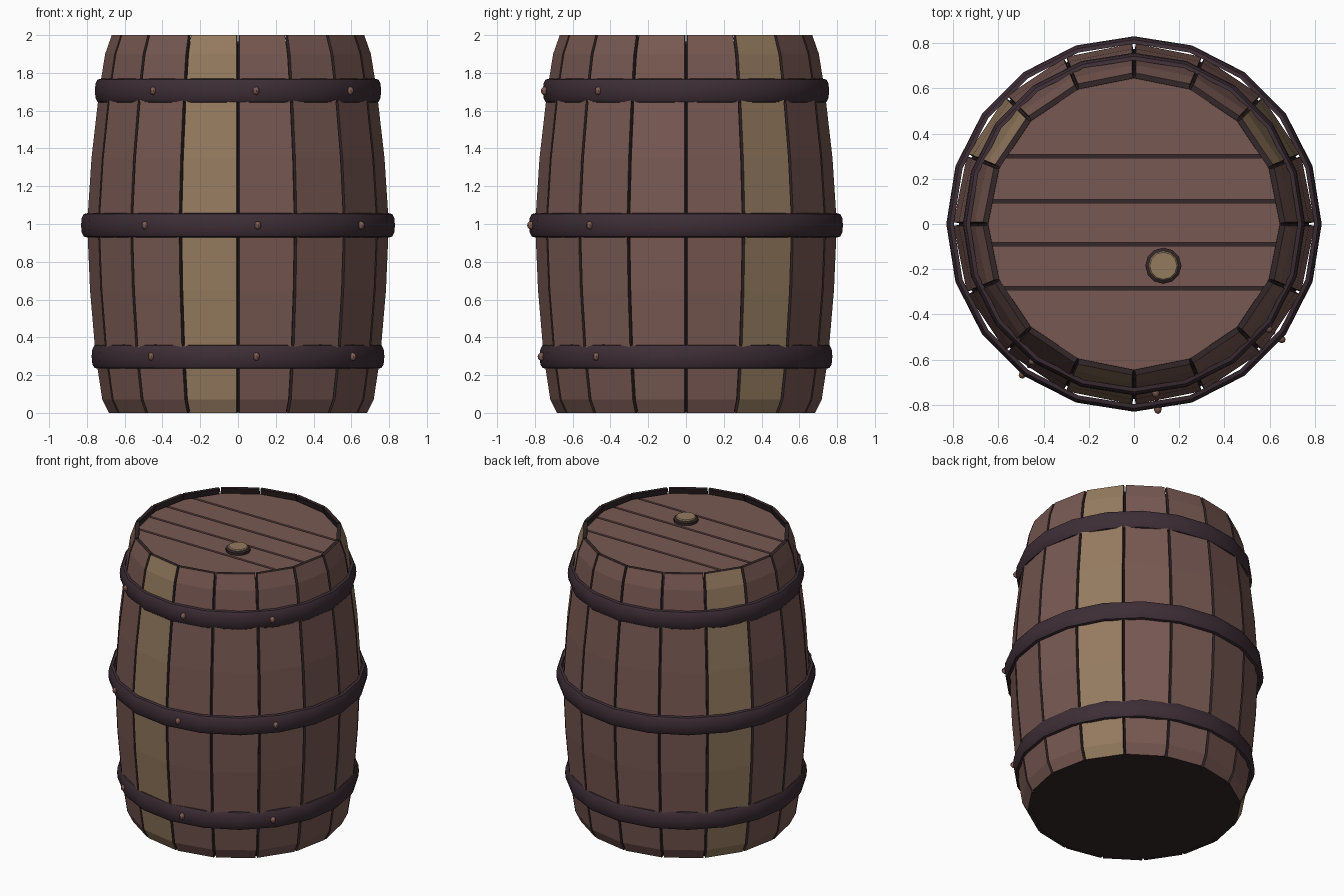
import bpy, bmesh, math
from mathutils import Vector

old = bpy.data.objects.get("Cube")
if old:
    bpy.data.objects.remove(old, do_unlink=True)


def make_mat(name, rgb):
    m = bpy.data.materials.new(name)
    m.use_nodes = True
    m.diffuse_color = (*rgb, 1)
    m.node_tree.nodes["Principled BSDF"].inputs["Base Color"].default_value = (*rgb, 1)
    return m


BROWN = make_mat("brown wood", (0.187, 0.098, 0.084))
TAN = make_mat("tan wood", (0.296, 0.196, 0.113))
SEAM = make_mat("dark seam", (0.033, 0.02, 0.022))
IRON = make_mat("dark iron", (0.047, 0.027, 0.036))
RIVET = make_mat("copper rivet", (0.21, 0.105, 0.08))


def finish(name, bm, mats, smooth=False):
    bmesh.ops.recalc_face_normals(bm, faces=bm.faces)
    me = bpy.data.meshes.new(name)
    bm.to_mesh(me)
    bm.free()
    for m in mats:
        me.materials.append(m)
    ob = bpy.data.objects.new(name, me)
    bpy.context.collection.objects.link(ob)
    if smooth:
        bpy.ops.object.select_all(action='DESELECT')
        ob.select_set(True)
        bpy.context.view_layer.objects.active = ob
        bpy.ops.object.shade_smooth_by_angle(angle=math.radians(40))
    return ob


def lathe(bm, profile, sides, closed=False):
    """Spin (radius, z) points into rings; cap the ends or close the loop."""
    rings = [[bm.verts.new((r * math.cos(math.tau * i / sides),
                            r * math.sin(math.tau * i / sides), z))
              for i in range(sides)] for r, z in profile]
    pairs = list(zip(rings, rings[1:]))
    if closed:
        pairs.append((rings[-1], rings[0]))
    else:
        bm.faces.new(rings[0])
        bm.faces.new(rings[-1])
    for a, b in pairs:
        for i in range(sides):
            j = (i + 1) % sides
            bm.faces.new((a[i], a[j], b[j], b[i]))


# Barrel silhouette as (corner radius, height)
PROFILE = [(0.685, 0), (0.72, 0.07), (0.755, 0.3), (0.785, 0.65), (0.80, 1.0),
           (0.777, 1.35), (0.737, 1.7), (0.705, 1.9), (0.67, 2.0)]
STAVES, THICK, GAP = 16, 0.024, 0.016
LID_Z = 1.965


# Curved staves: coloured outer face, dark sides and ends
def stave(index):
    bm = bmesh.new()
    mid = math.tau * (index + 0.5) / STAVES
    out = Vector((math.cos(mid), math.sin(mid), 0))
    side = Vector((-out.y, out.x, 0))
    half = math.pi / STAVES
    rows = []
    for r, z in PROFILE:
        w, d = r * math.sin(half) - GAP / 2, r * math.cos(half)
        rows.append([bm.verts.new(out * dd + side * s + Vector((0, 0, z)))
                     for dd, s in ((d, -w), (d, w), (d - THICK, w), (d - THICK, -w))])
    for a, b in zip(rows, rows[1:]):
        for k in range(4):
            n = (k + 1) % 4
            f = bm.faces.new((a[k], a[n], b[n], b[k]))
            f.material_index = 0 if k == 0 else 1
    for end in (rows[0], rows[-1]):
        bm.faces.new(end).material_index = 1
    wood = TAN if index in (1, 6, 11) else BROWN
    finish(f"stave_{index + 1}", bm, [wood, SEAM])


for i in range(STAVES):
    stave(i)

# Dark inner barrel seen through the seams
bm = bmesh.new()
core = [(r - THICK, z) for r, z in PROFILE[:-1]]
core[0] = (core[0][0], 0.002)
lathe(bm, core + [(0.65, LID_Z - 0.012)], STAVES)
finish("inner_barrel", bm, [SEAM])

# Lid planks: a polygon disc sliced into strips
SEAMS_Y = (-0.285, -0.09, 0.10, 0.30)
edges = [-1] + list(SEAMS_Y) + [1]
for n, (lo, hi) in enumerate(zip(edges, edges[1:])):
    bm = bmesh.new()
    lathe(bm, [(0.645, LID_Z - 0.012), (0.645, LID_Z)], STAVES)
    for y, sign in ((lo + 0.008, -1), (hi - 0.008, 1)):
        bmesh.ops.bisect_plane(bm, geom=bm.verts[:] + bm.edges[:] + bm.faces[:],
                               plane_co=(0, y, 0), plane_no=(0, sign, 0), clear_outer=True)
    bmesh.ops.holes_fill(bm, edges=[e for e in bm.edges if e.is_boundary])
    finish(f"lid_plank_{n + 1}", bm, [BROWN])

# Bung on the lid: dark collar and tan plug
for name, mat, prof in (
        ("bung_collar", SEAM, [(0.08, LID_Z - 0.005), (0.08, 1.982), (0.068, 1.989)]),
        ("bung_plug", TAN, [(0.066, LID_Z), (0.066, 1.992), (0.06, 1.998)])):
    bm = bmesh.new()
    lathe(bm, prof, 12)
    finish(name, bm, [mat]).location = (0.13, -0.185, 0)

# Iron hoops with rounded section, each with three rivets at the front
SECTION = [(0, -0.064), (0.018, -0.06), (0.029, -0.04), (0.033, 0),
           (0.029, 0.04), (0.018, 0.06), (0, 0.064)]
for name, radius, z in (("lower", 0.742, 0.298), ("middle", 0.798, 0.993), ("upper", 0.725, 1.705)):
    bm = bmesh.new()
    lathe(bm, [(radius + d, z + h) for d, h in SECTION], 20, closed=True)
    finish(f"{name}_hoop", bm, [IRON], smooth=True)
    for n, deg in enumerate((-36.5, 7.3, 52)):
        a = math.radians(deg - 90)
        bm = bmesh.new()
        bmesh.ops.create_uvsphere(bm, u_segments=8, v_segments=6, radius=0.022)
        ob = finish(f"{name}_rivet_{n + 1}", bm, [RIVET], smooth=True)
        ob.scale = (1, 0.8, 1)
        ob.rotation_euler.z = a
        reach = radius + 0.028
        ob.location = (reach * math.cos(a), reach * math.sin(a), z)
